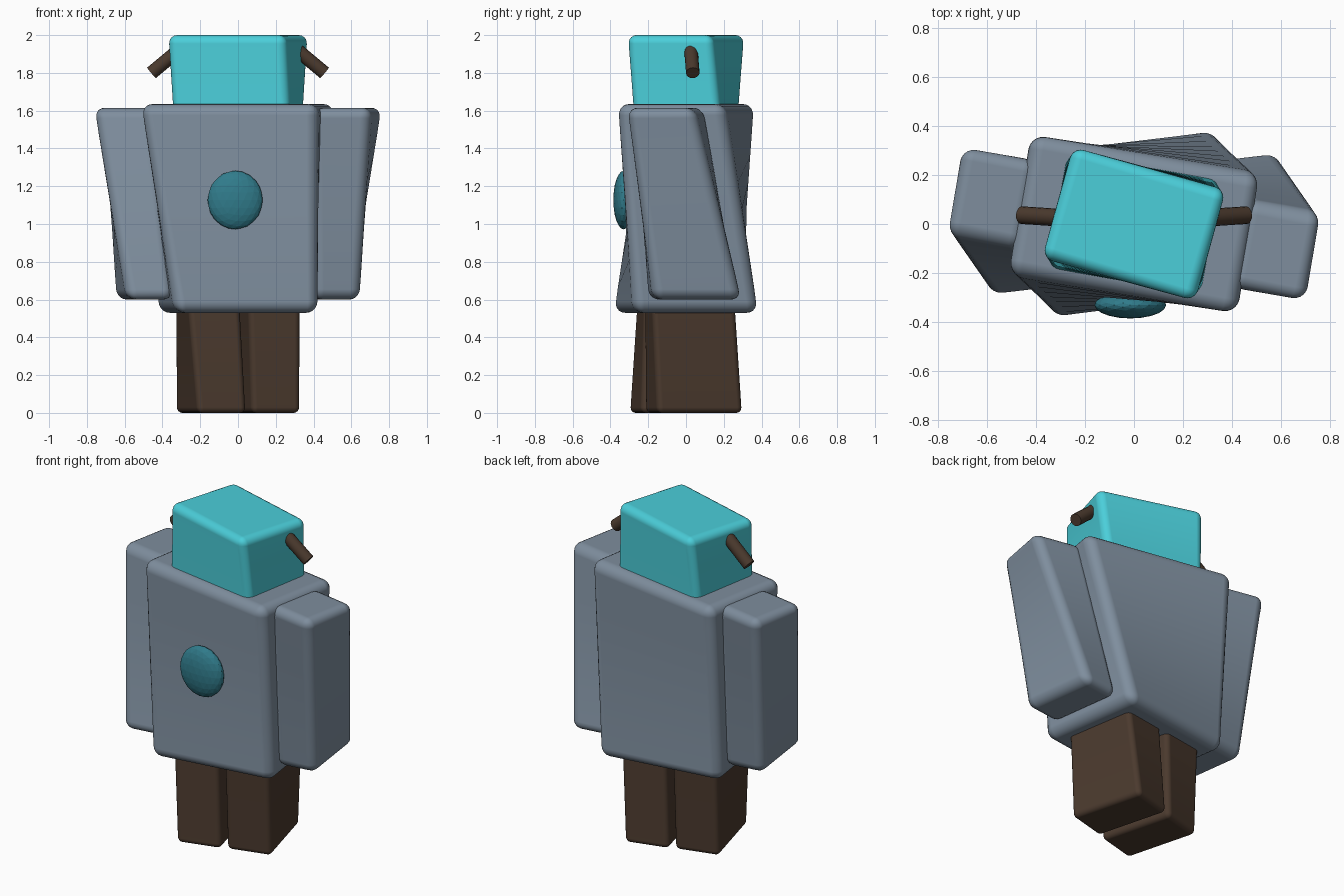
import bpy, bmesh
from math import radians
from mathutils import Vector, Matrix

if "Cube" in bpy.data.objects:
    bpy.data.objects.remove(bpy.data.objects["Cube"])


def material(name, rgb):
    m = bpy.data.materials.new(name)
    m.diffuse_color = (*rgb, 1)
    m.use_nodes = True
    m.node_tree.nodes["Principled BSDF"].inputs["Base Color"].default_value = m.diffuse_color
    return m


stone = material("slate", (0.21, 0.27, 0.34))
teal = material("bright_teal", (0.07, 0.62, 0.70))
deep = material("deep_teal", (0.03, 0.20, 0.26))
bark = material("dark_brown", (0.07, 0.042, 0.027))


def add_object(name, bm, mat, smooth=True):
    me = bpy.data.meshes.new(name)
    bmesh.ops.recalc_face_normals(bm, faces=bm.faces)
    bm.to_mesh(me)
    bm.free()
    for p in me.polygons:
        p.use_smooth = smooth
    me.materials.append(mat)
    ob = bpy.data.objects.new(name, me)
    bpy.context.collection.objects.link(ob)
    return ob


def corners(cx, cy, a, b, deg):
    rot = Matrix.Rotation(radians(deg), 2)
    return [Vector((cx, cy)) + rot @ Vector((sx * a, sy * b))
            for sx, sy in ((-1, -1), (1, -1), (1, 1), (-1, 1))]


def twisted_block(name, z0, low, z1, high, bevel, mat, turn=1, steps=8):
    """Rounded block blending between two rotated rectangles
    (centre x, centre y, half width, half depth, angle); turn=-1 spins it 180 degrees."""
    bm = bmesh.new()
    rings = []
    for i in range(steps + 1):
        t = i / steps
        rings.append([bm.verts.new((*(p.lerp(q, t) * turn), z0 + (z1 - z0) * t))
                      for p, q in zip(corners(*low), corners(*high))])
    for r, s in zip(rings, rings[1:]):
        for k in range(4):
            n = (k + 1) % 4
            bm.faces.new((r[k], r[n], s[n], s[k]))
    bm.faces.new(rings[0][::-1])
    bm.faces.new(rings[-1])
    ob = add_object(name, bm, mat)
    mod = ob.modifiers.new("rounding", 'BEVEL')
    mod.width = bevel
    mod.segments = 5
    mod.limit_method = 'ANGLE'
    mod.angle_limit = radians(40)
    mod.harden_normals = True
    return ob


# Torso and head on the central axis
twisted_block("torso", 0.53, (0, 0, 0.384, 0.336, 8.6),
              1.635, (0, 0, 0.478, 0.29, -10.2), 0.06, stone)
twisted_block("head", 1.58, (0, 0, 0.315, 0.235, -9.0),
              2.0, (0, 0, 0.325, 0.235, -16.5), 0.045, teal)

# Arms and legs, each pair related by a half turn
for side, turn in (("right", 1), ("left", -1)):
    twisted_block(side + "_arm", 0.60, (0.4925, 0.0475, 0.126, 0.237, 8),
                  1.615, (0.58, -0.11, 0.158, 0.183, -11), 0.055, stone, turn)
    twisted_block(side + "_leg", 0.0, (0.1425, 0.0425, 0.132, 0.233, 15),
                  0.60, (0.16, 0.02, 0.139, 0.222, 8.4), 0.03, bark, turn)

# Ear pegs sloping down from the sides of the head
for side, s in (("right", 1), ("left", -1)):
    p, q = Vector((s * 0.29, 0.025, 1.94)), Vector((s * 0.458, 0.036, 1.80))
    d = q - p
    bm = bmesh.new()
    bmesh.ops.create_cone(bm, cap_ends=True, segments=16, radius1=0.036, radius2=0.036,
                          depth=d.length, matrix=Matrix.Translation((p + q) / 2)
                          @ d.to_track_quat('Z', 'Y').to_matrix().to_4x4())
    ob = add_object(side + "_ear_peg", bm, bark, False)
    for poly in ob.data.polygons:
        poly.use_smooth = len(poly.vertices) == 4
    for e in ob.data.edges:
        z = [ob.data.vertices[i].co for i in e.vertices]
        e.use_edge_sharp = abs((z[1] - z[0]).dot(d)) < 1e-5

# Chest disc, a faceted flattened ball
bm = bmesh.new()
bmesh.ops.create_icosphere(bm, subdivisions=3, radius=1,
                           matrix=Matrix.Translation((-0.015, -0.33, 1.127))
                           @ Matrix.Diagonal((0.146, 0.055, 0.155, 1)))
add_object("chest_disc", bm, deep, False)
